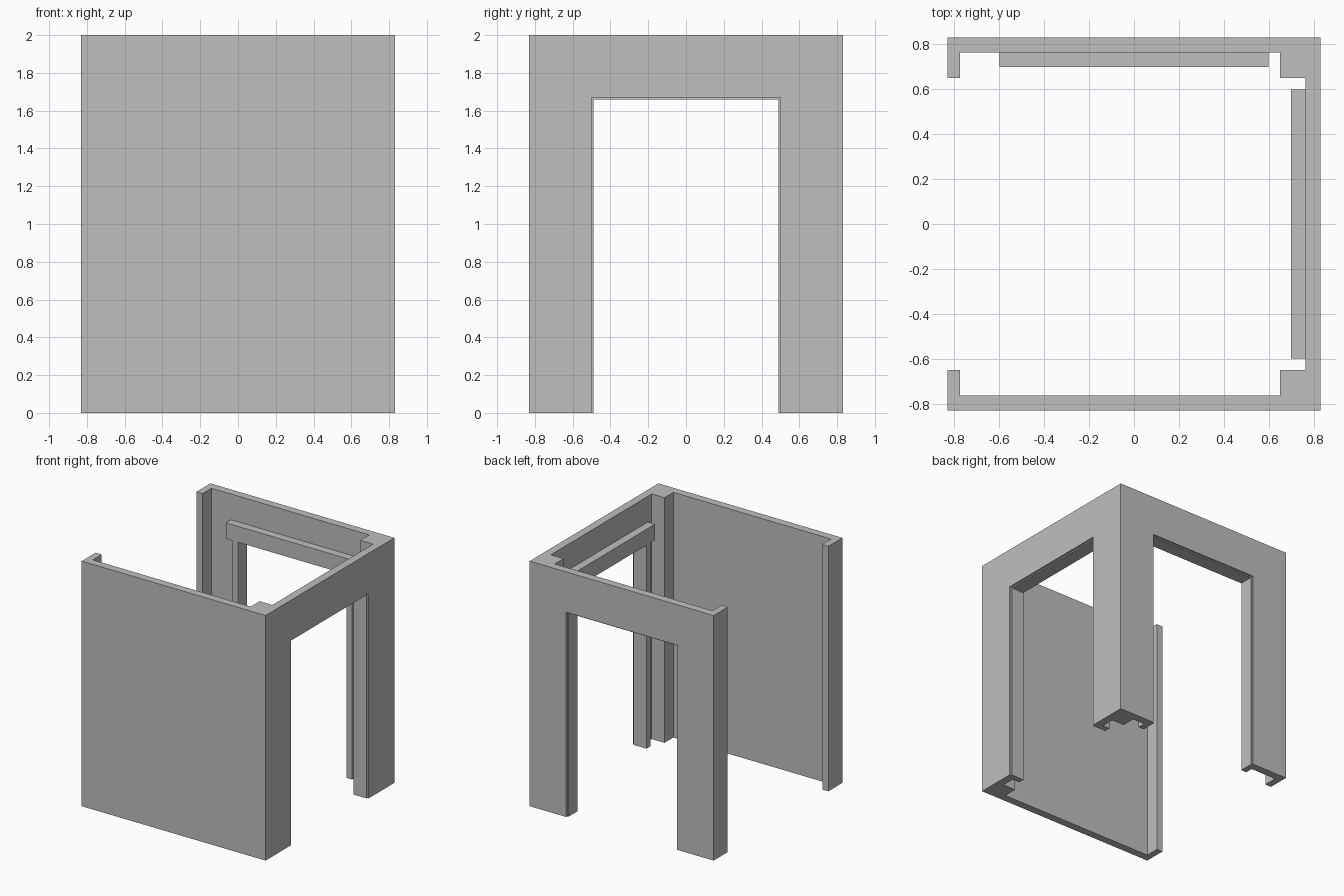
import bpy
import bmesh
from math import pi
from mathutils import Matrix

cube = bpy.data.objects.get("Cube")
if cube:
    bpy.data.objects.remove(cube, do_unlink=True)

grey = bpy.data.materials.new("plain grey")
grey.use_nodes = True
colour = (0.52, 0.52, 0.52, 1)
grey.diffuse_color = colour
grey.node_tree.nodes["Principled BSDF"].inputs["Base Color"].default_value = colour

OUT = 0.83          # outer face of the walls
IN = 0.765          # inner face of the walls
POST = 0.65         # inner face of the corner posts
TOP = 2.0
DOOR, DOOR_TOP = 0.5, 1.67
LIP = 0.01          # how far the lining stands into the opening
FACE, RECESS = 0.70, 0.815   # inner and outer faces of the door frame


def prism(name, outline, offset, place=Matrix()):
    """Extrude a closed 3D outline along an offset."""
    bm = bmesh.new()
    face = bm.faces.new([bm.verts.new(p) for p in outline])
    moved = bmesh.ops.extrude_face_region(bm, geom=[face])["geom"]
    verts = [v for v in moved if isinstance(v, bmesh.types.BMVert)]
    bmesh.ops.translate(bm, vec=offset, verts=verts)
    bm.transform(place)
    bmesh.ops.recalc_face_normals(bm, faces=bm.faces)
    mesh = bpy.data.meshes.new(name)
    bm.to_mesh(mesh)
    bm.free()
    mesh.materials.append(grey)
    obj = bpy.data.objects.new(name, mesh)
    bpy.context.collection.objects.link(obj)
    return obj


# Wall plan: half of it, mirrored front to back, with the left end open
half = [(-0.775, POST), (-OUT, POST), (-OUT, OUT), (OUT, OUT)]
inner = [(IN, POST), (POST, POST), (POST, IN), (-0.775, IN)]


def flip(points):
    return [(x, -y) for x, y in reversed(points)]


plan = half + flip(half) + flip(inner) + inner
walls = prism("walls", [(x, y, 0) for x, y in plan], (0, 0, TOP))

# Doorways in the back and side walls
sides = {"back": Matrix(), "side": Matrix.Rotation(-pi / 2, 4, "Z")}
for side, turn in sides.items():
    opening = [(-DOOR, 0.6, -0.1), (DOOR, 0.6, -0.1),
               (DOOR, 0.6, DOOR_TOP), (-DOOR, 0.6, DOOR_TOP)]
    cutter = prism(side + "_opening_cutter", opening, (0, 0.4, 0), turn)
    cutter.hide_render = True
    cut = walls.modifiers.new(side + " doorway", "BOOLEAN")
    cut.operation = "DIFFERENCE"
    cut.solver = "EXACT"
    cut.object = cutter
    bpy.context.view_layer.objects.active = walls
    bpy.ops.object.modifier_apply(modifier=cut.name)
    bpy.data.objects.remove(cutter, do_unlink=True)

# Door frames: rebated jambs and a wider lintel
for side, turn in sides.items():
    edge = DOOR - LIP
    jamb = [(edge, FACE), (0.54, FACE), (0.54, IN), (DOOR, IN),
            (DOOR, RECESS), (edge, RECESS)]
    low = DOOR_TOP - LIP
    for label, s in (("left", 1), ("right", -1)):
        prism(f"{side}_{label}_jamb", [(s * x, y, 0) for x, y in jamb],
              (0, 0, low), turn)
    lintel = [(FACE, low), (FACE, 1.79), (IN, 1.79), (IN, DOOR_TOP),
              (RECESS, DOOR_TOP), (RECESS, low)]
    prism(side + "_lintel", [(-0.6, y, z) for y, z in lintel], (1.2, 0, 0), turn)
